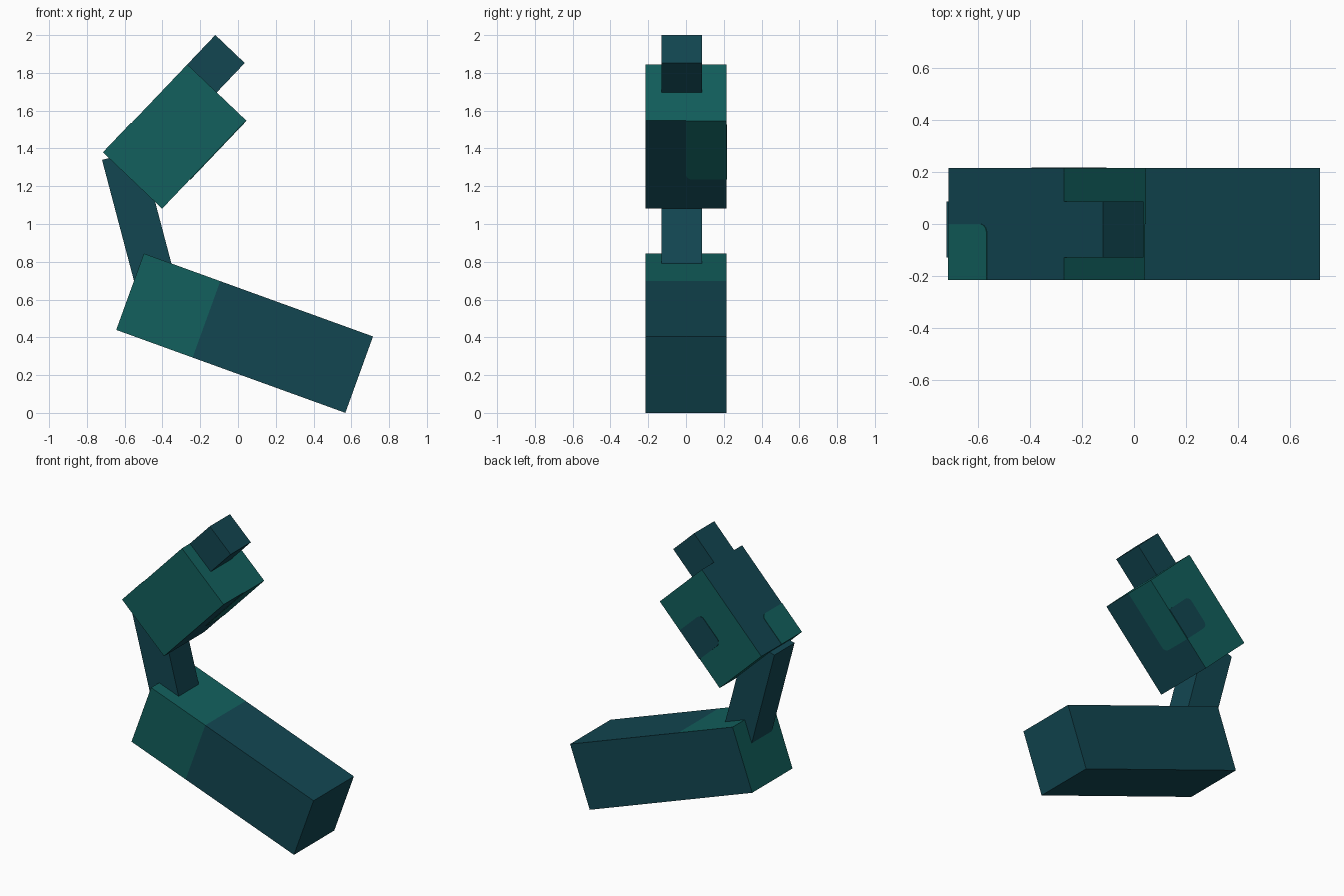
import bpy, bmesh, math
from mathutils import Matrix, Vector

cube = bpy.data.objects.get("Cube")
if cube:
    bpy.data.objects.remove(cube, do_unlink=True)

U = 0.215      # module: every block is a whole number of these
BIG_Y, SMALL_Y = 0.0, -0.022


def material(name, rgb):
    m = bpy.data.materials.new(name)
    m.use_nodes = True
    color = (*rgb, 1)
    m.diffuse_color = color
    bsdf = m.node_tree.nodes["Principled BSDF"]
    bsdf.inputs["Base Color"].default_value = color
    bsdf.inputs["Roughness"].default_value = 0.9
    return m


DARK = material("deep blue teal", (0.006, 0.062, 0.083))
TEAL = material("green teal", (0.006, 0.116, 0.110))


def add_object(name, bm, mats, frame):
    bmesh.ops.recalc_face_normals(bm, faces=bm.faces[:])
    mesh = bpy.data.meshes.new(name)
    bm.to_mesh(mesh)
    bm.free()
    for m in mats:
        mesh.materials.append(m)
    obj = bpy.data.objects.new(name, mesh)
    obj.matrix_world = frame
    bpy.context.collection.objects.link(obj)
    return obj


def frame_at(x, y, z, pitch):
    """Frame whose local x axis rises by pitch degrees in the xz plane."""
    return Matrix.Translation((x, y, z)) @ Matrix.Rotation(math.radians(-pitch), 4, "Y")


def block(units):
    bm = bmesh.new()
    bmesh.ops.create_cube(bm, size=U)
    bmesh.ops.scale(bm, vec=units, verts=bm.verts)
    return bm


# Body: rear third is green on the top, the right side and the end
body = block((6, 2, 2))
bmesh.ops.bisect_plane(body, geom=body.verts[:] + body.edges[:] + body.faces[:],
                       plane_co=(-U, 0, 0), plane_no=(1, 0, 0))
body.normal_update()
for f in body.faces:
    n = f.normal
    rear = f.calc_center_median().x < -U
    f.material_index = int(rear and (n.z > 0.5 or n.y < -0.5 or n.x < -0.5))
add_object("body", body, [DARK, TEAL], frame_at(0.035, BIG_Y, 0.422, -19.9))

# Neck
add_object("neck", block((4, 1, 1)), [DARK], frame_at(-0.506, SMALL_Y, 0.951, 104.8))

# Head: dark above and below, green on the sides and ends
head_frame = frame_at(-0.335, BIG_Y, 1.463, 46.4)
head = block((3, 2, 2))
head.normal_update()
for f in head.faces:
    f.material_index = int(abs(f.normal.z) < 0.5)
add_object("head", head, [DARK, TEAL], head_frame)

# Beak, flush with the top of the head
add_object("beak", block((1, 1, 1)), [DARK],
           head_frame @ Matrix.Translation((2 * U, SMALL_Y, U / 2)))


# Thin head markings with some corners rounded
def marking(name, corners, rounded, place, normal, mat, radius=0.035):
    bm = bmesh.new()
    pts = [Vector(c) * U for c in corners]
    outline = []
    for i, p in enumerate(pts):
        if i not in rounded:
            outline.append(p)
            continue
        a = (pts[i - 1] - p).normalized() * radius
        b = (pts[(i + 1) % len(pts)] - p).normalized() * radius
        for k in range(6):
            t = k / 5 * math.pi / 2
            outline.append(p + a * (1 - math.sin(t)) + b * (1 - math.cos(t)))
    face = bm.faces.new([bm.verts.new(place(*p)) for p in outline])
    ext = bmesh.ops.extrude_face_region(bm, geom=[face])
    verts = [v for v in ext["geom"] if isinstance(v, bmesh.types.BMVert)]
    bmesh.ops.translate(bm, verts=verts, vec=Vector(normal) * 0.003)
    add_object(name, bm, [mat], head_frame)


marking("chin_patch", [(-0.5, 0), (1.5, 0), (1.5, 1), (-0.5, 1)], {0},
        lambda a, b: (a, b, -U), (0, 0, -1), TEAL)
marking("crown_patch", [(-1.5, -1), (-0.5, -1), (-0.5, 0), (-1.5, 0)], {2},
        lambda a, b: (a, b, U), (0, 0, 1), TEAL)
marking("cheek_patch", [(-0.5, -1), (0.5, -1), (0.5, 0), (-0.5, 0)], {2, 3},
        lambda a, b: (a, U, b), (0, 1, 0), DARK)
